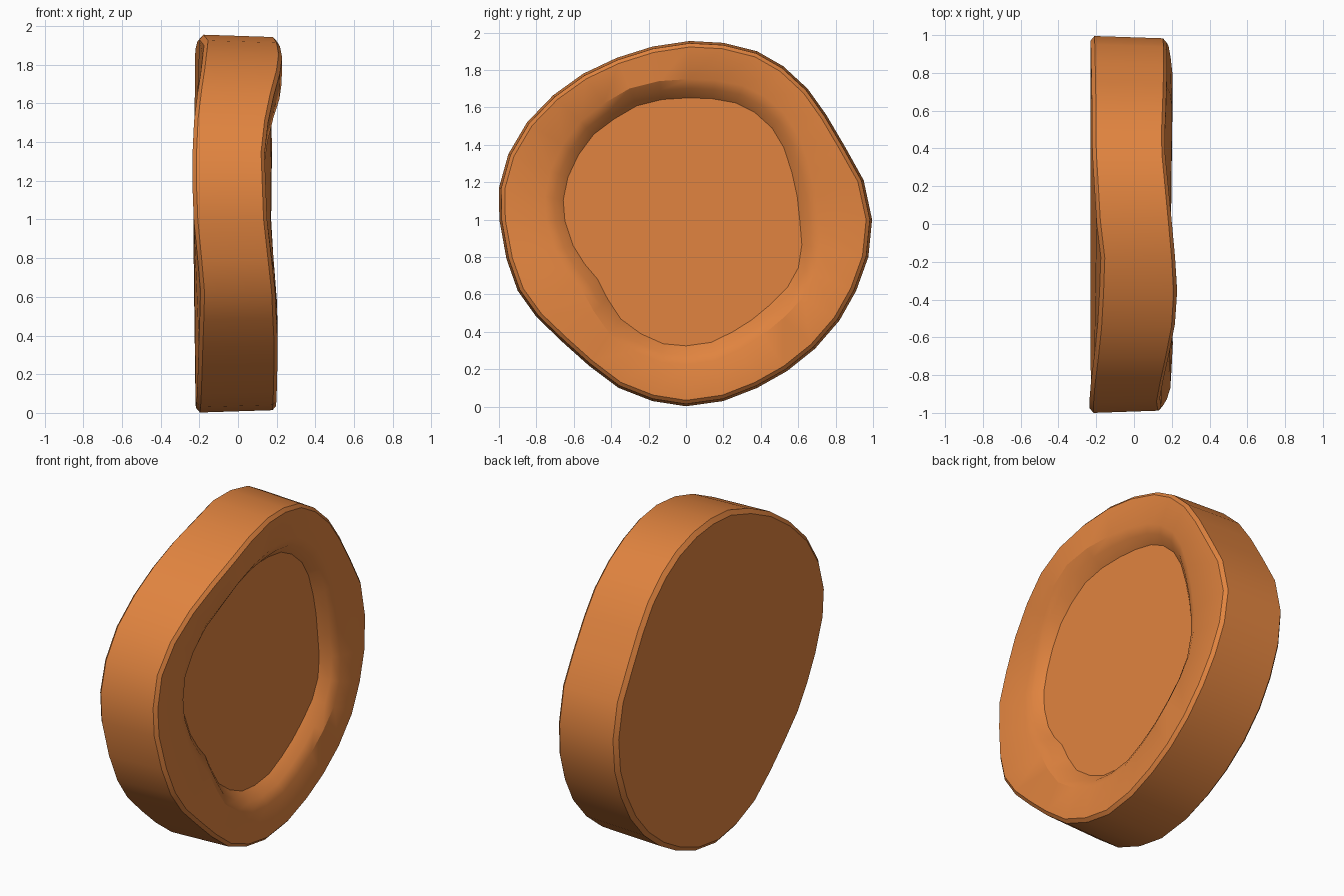
import bpy, bmesh, math

CZ = 0.98   # height of the disc's axis
N = 32

# irregular outlines as (y, z)
OUTER = [(0.995, 1.0), (0.95, 1.21), (0.85, 1.39), (0.75, 1.56), (0.65, 1.70), (0.52, 1.82),
         (0.38, 1.90), (0.20, 1.945), (0.02, 1.955), (-0.18, 1.925), (-0.37, 1.865), (-0.55, 1.78),
         (-0.71, 1.665), (-0.85, 1.52), (-0.95, 1.35), (-1.0, 1.17), (-0.998, 1.0), (-0.96, 0.79),
         (-0.90, 0.62), (-0.80, 0.48), (-0.66, 0.345), (-0.52, 0.22), (-0.36, 0.10), (-0.18, 0.03),
         (0.0, 0.002), (0.20, 0.03), (0.38, 0.10), (0.54, 0.19), (0.69, 0.31), (0.82, 0.46),
         (0.91, 0.62), (0.975, 0.8)]
FLOOR = [(0.60, 1.03), (0.57, 1.23), (0.53, 1.37), (0.46, 1.49), (0.38, 1.565), (0.28, 1.62),
         (0.15, 1.645), (0.0, 1.65), (-0.14, 1.64), (-0.26, 1.61), (-0.38, 1.54), (-0.48, 1.47),
         (-0.56, 1.37), (-0.61, 1.28), (-0.655, 1.14), (-0.655, 1.05), (-0.63, 0.92), (-0.56, 0.79),
         (-0.46, 0.67), (-0.41, 0.56), (-0.35, 0.47), (-0.25, 0.395), (-0.14, 0.34), (0.0, 0.325),
         (0.14, 0.345), (0.28, 0.42), (0.43, 0.53), (0.53, 0.62), (0.60, 0.74), (0.62, 0.88)]
# waviness of the two rims: (angle in degrees, x)
FRONT_X = [(0, .165), (22, .17), (45, .165), (65, .155), (90, .195), (110, .225), (125, .21),
           (145, .155), (157, .13), (180, .145), (200, .185), (225, .2), (270, .19), (325, .2), (342, .185)]
BACK_X = [(0, -.228), (45, -.22), (65, -.22), (90, -.195), (102, -.17), (125, -.19), (150, -.228),
          (165, -.235), (180, -.225), (200, -.19), (225, -.2), (270, -.215), (315, -.22)]


def polar(points):
    return sorted((math.degrees(math.atan2(z - CZ, y)) % 360, math.hypot(y, z - CZ)) for y, z in points)


def sample(table, ang):
    """Linear interpolation of an angle table that wraps at 360."""
    t = sorted(table)
    t = [(t[-1][0] - 360, t[-1][1])] + t + [(t[0][0] + 360, t[0][1])]
    for (a, u), (b, v) in zip(t, t[1:]):
        if a <= ang <= b:
            return u + (v - u) * (ang - a) / (b - a)


outer, floor = polar(OUTER), polar(FLOOR)
bm = bmesh.new()


def ring(fn):
    """Ring of vertices; fn(outer r, floor r, front x, back x) gives (r, x)."""
    verts = []
    for ang, ro in outer:
        r, x = fn(ro, sample(floor, ang), sample(FRONT_X, ang), sample(BACK_X, ang))
        a = math.radians(ang)
        verts.append(bm.verts.new((x, r * math.cos(a), CZ + r * math.sin(a))))
    return verts


rings = [ring(f) for f in (
    lambda o, i, f, b: (o - 0.025, b - 0.003),          # back face edge
    lambda o, i, f, b: (o, b + 0.018),                  # back bevel
    lambda o, i, f, b: (o - 0.012, f - 0.012),          # front bevel
    lambda o, i, f, b: (o - 0.032, f + 0.006),          # front face edge
    lambda o, i, f, b: (i + 0.10, f + 0.003),           # lip of the dish
    lambda o, i, f, b: (i + 0.05, 0.7 * f + 0.032),     # rounded dish wall
    lambda o, i, f, b: (i, 0.4 * f + 0.037),            # dish floor edge
)]
for a, b in zip(rings, rings[1:]):
    for k in range(N):
        bm.faces.new((a[k], a[(k + 1) % N], b[(k + 1) % N], b[k]))
bm.faces.new(list(reversed(rings[0])))
bm.faces.new(rings[-1])
bmesh.ops.recalc_face_normals(bm, faces=bm.faces[:])

me = bpy.data.meshes.new("dished_disc")
bm.to_mesh(me)
bm.free()
disc = bpy.data.objects.new("dished_disc", me)
bpy.context.collection.objects.link(disc)

mat = bpy.data.materials.new("orange")
mat.diffuse_color = (0.75, 0.23, 0.05, 1)
me.materials.append(mat)

bpy.context.view_layer.objects.active = disc
disc.select_set(True)
bpy.ops.object.shade_smooth_by_angle(angle=math.radians(30))
